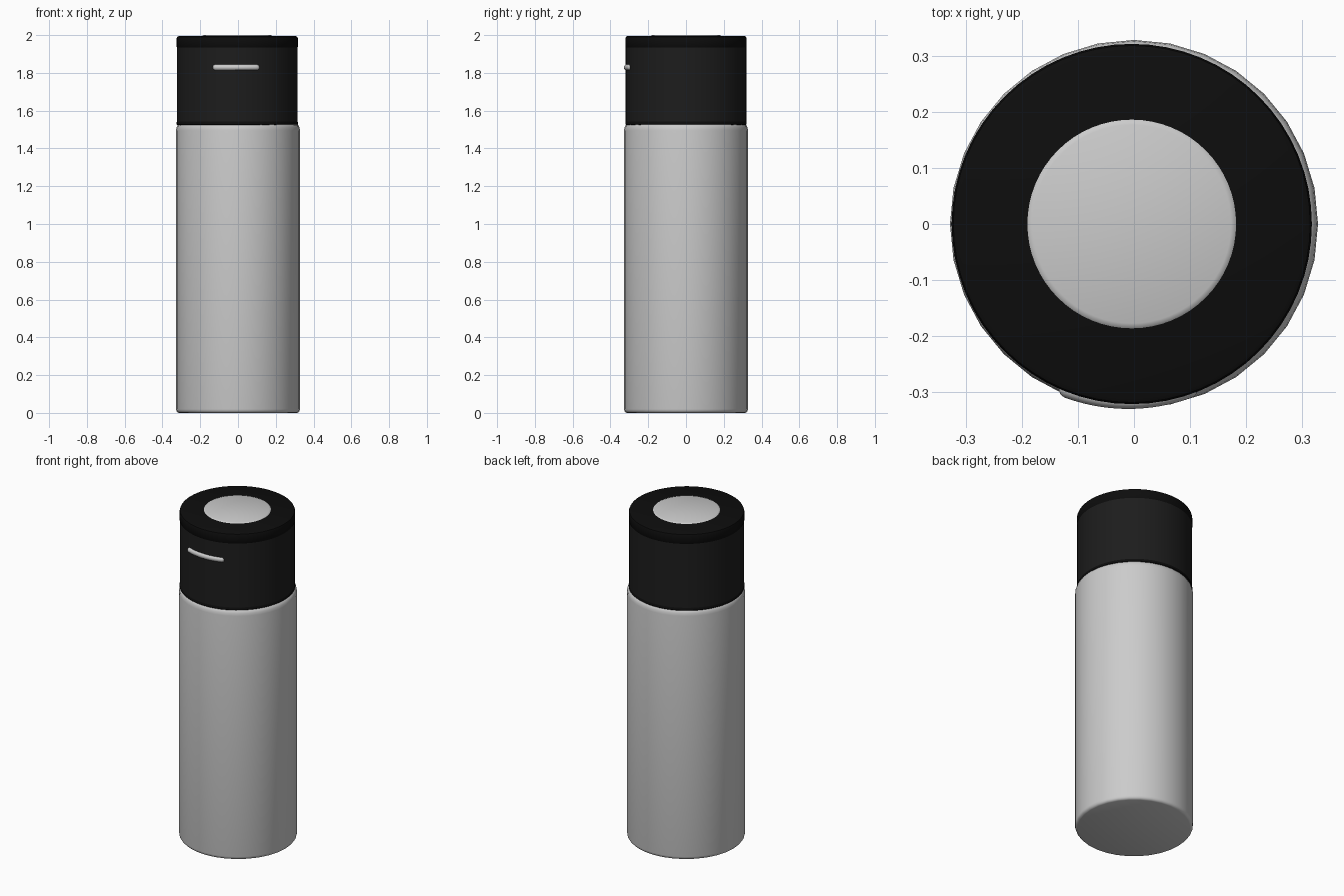
import bpy, bmesh, math

if "Cube" in bpy.data.objects:
    bpy.data.objects.remove(bpy.data.objects["Cube"])

LID_X = -0.004


def material(name, value):
    mat = bpy.data.materials.new(name)
    mat.diffuse_color = (value, value, value, 1)
    mat.use_nodes = True
    mat.node_tree.nodes["Principled BSDF"].inputs["Base Color"].default_value = mat.diffuse_color
    return mat


def finish(bm, name, mat=None, angle=40):
    bmesh.ops.recalc_face_normals(bm, faces=bm.faces)
    me = bpy.data.meshes.new(name)
    bm.to_mesh(me)
    bm.free()
    ob = bpy.data.objects.new(name, me)
    bpy.context.collection.objects.link(ob)
    if mat:
        me.materials.append(mat)
    bpy.ops.object.select_all(action='DESELECT')
    ob.select_set(True)
    bpy.context.view_layer.objects.active = ob
    bpy.ops.object.shade_smooth_by_angle(angle=math.radians(angle))
    return ob


def lathe(name, profile, sides, mat=None, cx=0.0):
    """Closed solid of revolution from (radius, z) points, capped at both ends."""
    bm = bmesh.new()
    rings = []
    for r, z in profile:
        rings.append([bm.verts.new((cx + r * math.cos(2 * math.pi * i / sides),
                                    r * math.sin(2 * math.pi * i / sides), z))
                      for i in range(sides)])
    for a, b in zip(rings, rings[1:]):
        for i in range(sides):
            j = (i + 1) % sides
            bm.faces.new((a[i], a[j], b[j], b[i]))
    bm.faces.new(rings[0])
    bm.faces.new(rings[-1])
    return finish(bm, name, mat)


lid_black = material("lid_black", 0.012)
trim_black = material("trim_black", 0.004)

# Metal body with rounded foot and shoulder
lathe("body", [(0.312, 0.0), (0.320, 0.003), (0.326, 0.010), (0.328, 0.020),
               (0.328, 1.495), (0.326, 1.510), (0.320, 1.523), (0.310, 1.53)], 32)

# Lid: lower trim ring, wall, top cap
lathe("lid_seam_ring", [(0.314, 1.522), (0.321, 1.528), (0.321, 1.54), (0.317, 1.546)],
      64, trim_black, LID_X)
lathe("lid_wall", [(0.319, 1.54), (0.319, 1.938)], 64, lid_black, LID_X)
lathe("lid_cap", [(0.317, 1.932), (0.321, 1.937), (0.321, 1.983),
                  (0.318, 1.991), (0.310, 1.995)], 64, trim_black, LID_X)

# Push button on the top
lathe("button", [(0.187, 1.98), (0.187, 1.994), (0.184, 1.997), (0.177, 2.0)],
      64, None, LID_X)

# Curved pill-shaped bar on the lid front, with round ends
bm = bmesh.new()
tube, arc_r, half = 0.0165, 0.313, 0.35
steps, sides, cap = 20, 12, 5
stations = [(-half - tube / arc_r * math.cos(math.pi / 2 * k / cap),
             tube * math.sin(math.pi / 2 * k / cap)) for k in range(1, cap)]
stations += [(-half + 2 * half * k / steps, tube) for k in range(steps + 1)]
stations += [(-t, r) for t, r in reversed(stations[:cap - 1])]
rings = []
for t, r in stations:
    ring = []
    for i in range(sides):
        a = 2 * math.pi * i / sides
        d = arc_r + r * math.cos(a)
        ring.append(bm.verts.new((LID_X - 0.006 + d * math.sin(t), -d * math.cos(t),
                                  1.829 + r * math.sin(a))))
    rings.append(ring)
for a, b in zip(rings, rings[1:]):
    for i in range(sides):
        j = (i + 1) % sides
        bm.faces.new((a[i], a[j], b[j], b[i]))
bm.faces.new(rings[0])
bm.faces.new(rings[-1])
finish(bm, "front_bar", None, 60)
